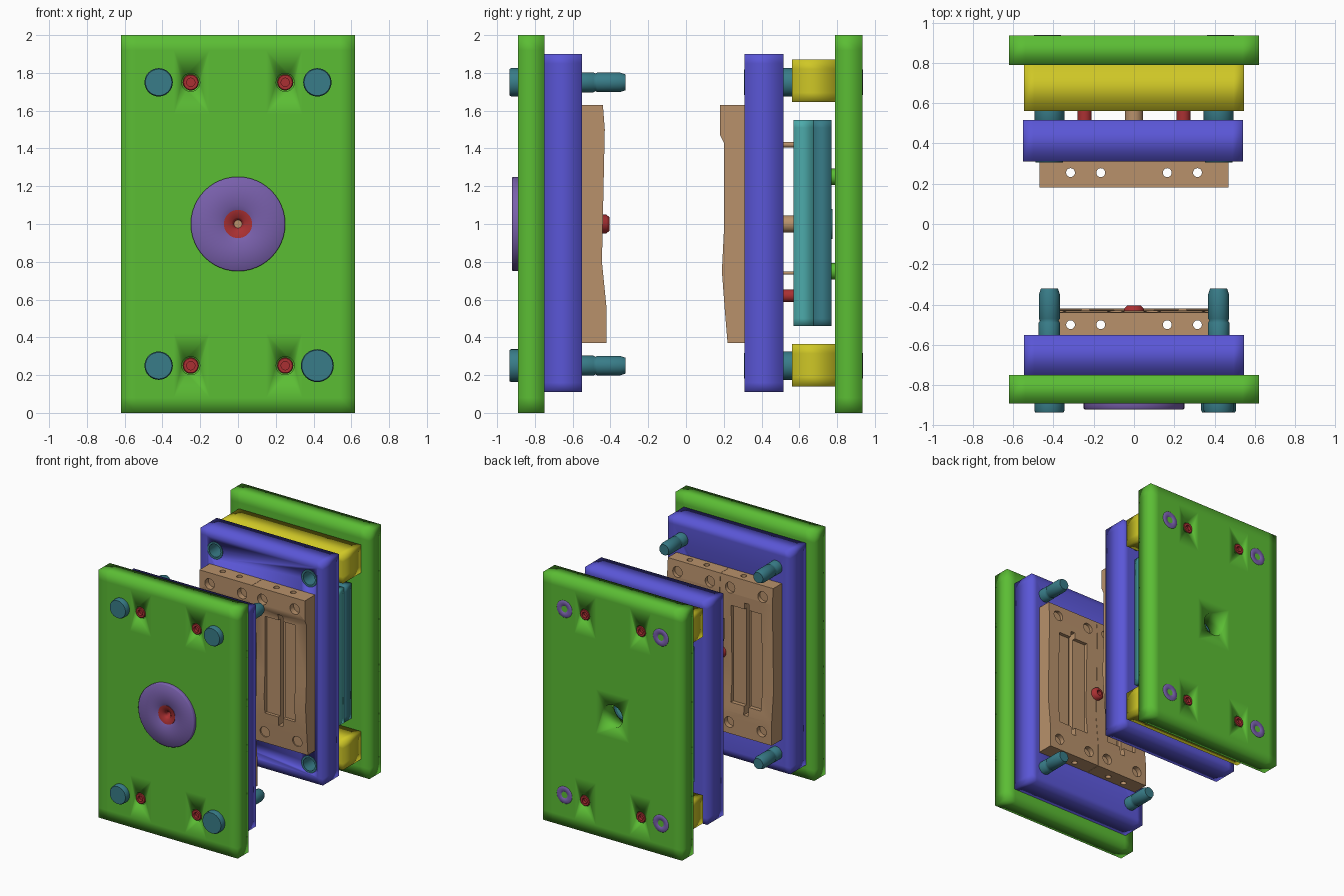
import bpy, bmesh, math
from mathutils import Matrix, Vector

if "Cube" in bpy.data.objects:
    bpy.data.objects.remove(bpy.data.objects["Cube"])


def material(name, *rgb):
    lin = [((c / 255 + 0.055) / 1.055) ** 2.4 for c in rgb] + [1]
    m = bpy.data.materials.new(name)
    m.use_nodes = True
    m.diffuse_color = lin
    m.node_tree.nodes["Principled BSDF"].inputs["Base Color"].default_value = lin
    return m


green = material("green", 91, 189, 52)
blue = material("blue", 90, 86, 214)
tan = material("tan", 184, 145, 107)
teal = material("dark teal", 56, 124, 136)
aqua = material("light teal", 76, 170, 170)
yellow = material("yellow", 207, 199, 38)
purple = material("purple", 121, 96, 172)
red = material("red", 170, 48, 50)


def finish(bm, name, mat=None, angle=None):
    """Turn a bmesh into an object; no angle means fully smooth."""
    bmesh.ops.recalc_face_normals(bm, faces=bm.faces)
    me = bpy.data.meshes.new(name)
    bm.to_mesh(me)
    bm.free()
    ob = bpy.data.objects.new(name, me)
    bpy.context.scene.collection.objects.link(ob)
    if mat:
        me.materials.append(mat)
        shade(ob, angle)
    return ob


def shade(ob, angle):
    if angle is None:
        ob.data.shade_smooth()
        return
    bpy.ops.object.select_all(action='DESELECT')
    ob.select_set(True)
    bpy.context.view_layer.objects.active = ob
    bpy.ops.object.shade_smooth_by_angle(angle=math.radians(angle))


def carve(ob, cutters, angle=None):
    """Subtract each cutter, then discard it."""
    for c in cutters:
        mod = ob.modifiers.new("cut", 'BOOLEAN')
        mod.operation = 'DIFFERENCE'
        mod.solver = 'EXACT'
        mod.object = c
        bpy.context.view_layer.objects.active = ob
        bpy.ops.object.modifier_apply(modifier=mod.name)
        bpy.data.objects.remove(c)
    shade(ob, angle)


def lathe(name, x, z, profile, mat=None, angle=35, segs=32):
    """Revolve (radius, y) points about a line along y."""
    bm = bmesh.new()
    vs = [bm.verts.new((r, y, 0)) for r, y in profile]
    es = [bm.edges.new(p) for p in zip(vs, vs[1:])]
    bmesh.ops.spin(bm, geom=vs + es, cent=(0, 0, 0), axis=(0, 1, 0),
                   angle=2 * math.pi, steps=segs, use_duplicate=False)
    bmesh.ops.remove_doubles(bm, verts=bm.verts, dist=0.0001)
    bmesh.ops.translate(bm, verts=bm.verts, vec=(x, 0, z))
    return finish(bm, name, mat, angle)


def rod(name, x, z, r, y0, y1, mat=None):
    return lathe(name, x, z, [(0, y0), (r, y0), (r, y1), (0, y1)], mat)


def upright_cutter(x, y):
    """Vertical cooling channel cutter."""
    bm = bmesh.new()
    bmesh.ops.create_cone(bm, cap_ends=True, segments=20, radius1=0.022, radius2=0.022,
                          depth=3, matrix=Matrix.Translation((x, y, 1)))
    return finish(bm, "cutter")


def box(name, lo, hi, mat=None, cuts_x=(), cuts_z=(), margin=0.0):
    lo, hi = Vector(lo), Vector(hi)
    bm = bmesh.new()
    size = Matrix.Diagonal((*(hi - lo), 1))
    bmesh.ops.create_cube(bm, size=1, matrix=Matrix.Translation((lo + hi) / 2) @ size)
    # support loops keep the soft shading near the edges
    loops = [(0, c) for c in cuts_x] + [(2, c) for c in cuts_z]
    if margin:
        loops += [(a, v) for a in (0, 2) for v in (lo[a] + margin, hi[a] - margin)]
    for axis, v in loops:
        co, no = Vector(), Vector()
        co[axis], no[axis] = v, 1
        bmesh.ops.bisect_plane(bm, geom=bm.verts[:] + bm.edges[:] + bm.faces[:],
                               plane_co=co, plane_no=no)
    return finish(bm, name, mat)


corners = [(sx, z) for sx in (-1, 1) for z in (0.25, 1.75)]
cell_x = (-0.34, -0.15, 0.15, 0.34)
cell_z = (0.42, 0.82, 1.18, 1.58)

# clamping plates
front = box("front_clamp_plate", (-0.62, -0.89, 0), (0.62, -0.75, 2), green, cell_x, cell_z, 0.08)
carve(front, [rod("cutter", 0, 1, 0.05, -1, 0)]
      + [rod("cutter", 0.25 * s, z, 0.048, -1, -0.83) for s, z in corners])
rear = box("rear_clamp_plate", (-0.62, 0.79, 0), (0.62, 0.935, 2), green, cell_x, cell_z, 0.08)
carve(rear, [rod("cutter", 0, 1, 0.09, 0.7, 1)]
      + [rod("cutter", 0.25 * s, z, 0.046, 0.87, 1) for s, z in corners])

# cavity and core plates
cavity = box("cavity_plate", (-0.545, -0.75, 0.11), (0.545, -0.55, 1.9), blue, (), (), 0.05)
carve(cavity, [rod("cutter", 0, 1, 0.05, -1, 0)])
core = box("core_plate", (-0.55, 0.31, 0.11), (0.54, 0.515, 1.9), blue, (), (), 0.05)
carve(core, [rod("cutter", 0.42 * s, z, 0.068, 0.2, 0.48) for s, z in corners])

# spacer rails and ejector plates
for label, z0, z1 in (("lower", 0.14, 0.365), ("upper", 1.645, 1.87)):
    box(label + "_spacer_rail", (-0.545, 0.56, z0), (0.545, 0.79, z1), yellow, (), (), 0.05)
box("ejector_retainer_plate", (-0.475, 0.57, 0.46), (0.475, 0.675, 1.55), aqua, (), (), 0.04)
box("ejector_base_plate", (-0.475, 0.675, 0.46), (0.475, 0.77, 1.55), teal, (), (), 0.04)
rod("ejector_hub", 0, 1, 0.08, 0.765, 0.776, aqua)
for s in (-1, 1):
    for z in (0.75, 1.25):
        rod("stop_button", 0.3 * s, z, 0.043, 0.765, 0.795, green)


def insert_half(name, side, profile, sign, y_chan, y_face):
    """Half of a moulding insert: a profile extruded sideways, then carved."""
    bm = bmesh.new()
    f = bm.faces.new([bm.verts.new((0.001 * side, y, z)) for y, z in profile])
    out = bmesh.ops.extrude_face_region(bm, geom=[f])["geom"]
    bmesh.ops.translate(bm, vec=(0.469 * side, 0, 0),
                        verts=[v for v in out if isinstance(v, bmesh.types.BMVert)])
    ob = finish(bm, name, tan, 40)

    def pocket(x0, x1, z0, z1, depth):
        a, b = sorted((x0 * side, x1 * side))
        y0, y1 = sorted((y_face + sign * 0.1, y_face - sign * depth))
        return box("cutter", (a, y0, z0), (b, y1, z1))

    def dimple(x, z):
        y0, y1 = sorted((y_face + sign * 0.1, y_face - sign * 0.02))
        return rod("cutter", x * side, z, 0.042, y0, y1)

    cuts = [upright_cutter(x * side, y_chan) for x in (0.165, 0.315)]
    cuts += [dimple(x, z) for x in (0.09, 0.38) for z in (0.46, 1.54)]
    cuts += [pocket(0.1, 0.37, 0.62, 1.4, 0.02), pocket(0.22, 0.26, 0.55, 1.45, 0.06)]
    if sign > 0:
        cuts.append(rod("cutter", 0, 1, 0.05, -1, 0))
    carve(ob, cuts, 40)


cavity_profile = [(-0.55, 0.37), (-0.42, 0.37), (-0.42, 0.55), (-0.445, 0.8),
                  (-0.43, 1.5), (-0.44, 1.63), (-0.55, 1.63)]
core_profile = [(0.31, 0.37), (0.22, 0.37), (0.205, 0.55), (0.19, 0.75), (0.2, 0.95),
                (0.2, 1.43), (0.18, 1.47), (0.18, 1.63), (0.31, 1.63)]
for label, s in (("right", -1), ("left", 1)):
    insert_half(label + "_cavity_insert", s, cavity_profile, 1, -0.5, -0.44)
    insert_half(label + "_core_insert", s, core_profile, -1, 0.255, 0.205)

# locating ring and sprue bush
lathe("locating_ring", 0, 1, [(0.07, -0.888), (0.07, -0.905), (0.1, -0.918), (0.245, -0.92),
                              (0.25, -0.915), (0.25, -0.888), (0.07, -0.888)], purple, 60, 48)
lathe("sprue_bush", 0, 1, [(0.02, -0.885), (0.035, -0.905), (0.075, -0.91), (0.075, -0.892),
                           (0.049, -0.888), (0.049, -0.42), (0.035, -0.405), (0.02, -0.405),
                           (0.02, -0.885)], red, 50)

for s, z in corners:
    # guide pins with their heads
    x = 0.42 * s
    big = 0.012 if s > 0 and z < 1 else 0
    lathe("guide_pin_head", x, z, [(0, -0.935), (0.07 + big, -0.935), (0.075 + big, -0.925),
                                   (0.075 + big, -0.888), (0, -0.888)], teal, 60)
    lathe("guide_pin", x, z, [(0, -0.56), (0.053, -0.56), (0.053, -0.49), (0.046, -0.48),
                              (0.052, -0.47), (0.052, -0.35), (0.042, -0.32), (0, -0.32)], teal, 70)
    # guide bushes in the core plate
    lathe("guide_bush", x, z, [(0, 0.47), (0.052, 0.47), (0.052, 0.306), (0.068, 0.306),
                               (0.068, 0.5), (0.075, 0.51), (0.075, 0.565), (0, 0.565)], teal)
    # rings and socket screws on both outer faces
    lathe("rear_dowel_ring", 0.43 * s, z, [(0, 0.93), (0.022, 0.93), (0.028, 0.938), (0.066, 0.938),
                                           (0.07, 0.934), (0.07, 0.92), (0, 0.92)], purple, 60)
    for label, face, d in (("front", -0.89, 1), ("rear", 0.935, -1)):
        lathe(label + "_socket_screw", 0.25 * s, z,
              [(0, face + 0.025 * d), (0.022, face + 0.025 * d), (0.022, face), (0.038, face),
               (0.043, face + 0.005 * d), (0.043, face + 0.08 * d), (0, face + 0.08 * d)], red, 35, 18)
    rod("rail_screw", 0.245 * s, z, 0.035, 0.5, 0.57, red)

# ejector pins
rod("centre_ejector_pin", 0, 1, 0.045, 0.5, 0.58, tan)
for s in (-1, 1):
    rod("return_pin", 0.245 * s, 0.62, 0.033, 0.5, 0.58, red)
    rod("upper_ejector_pin", 0.24 * s, 1.42, 0.014, 0.5, 0.58, tan)
    rod("lower_ejector_pin", 0.24 * s, 0.74, 0.008, 0.5, 0.58, tan)
